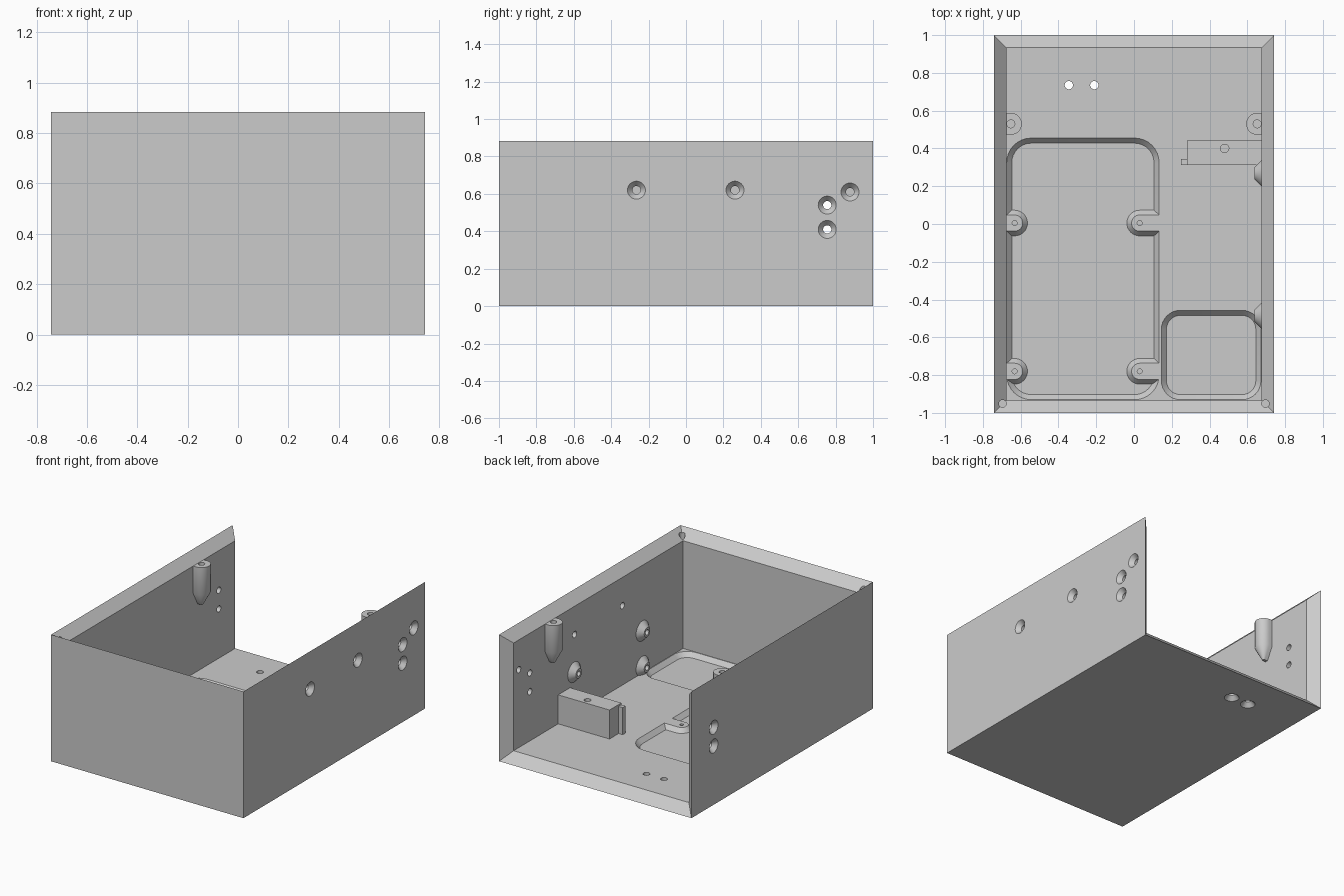
import bpy, bmesh, math
from mathutils import Vector

if "Cube" in bpy.data.objects:
    bpy.data.objects.remove(bpy.data.objects["Cube"], do_unlink=True)

grey = bpy.data.materials.new("light grey plastic")
grey.use_nodes = True
COLOR = (0.6, 0.6, 0.6, 1)
grey.diffuse_color = COLOR
grey.node_tree.nodes["Principled BSDF"].inputs["Base Color"].default_value = COLOR

# Overall half width, half length, height and wall thickness
W, L, H, T = 0.742, 1.0, 0.883, 0.066
FLOOR, POCKET = T, 0.036
SEG = 32


def finish(name, bm):
    bmesh.ops.recalc_face_normals(bm, faces=bm.faces)
    mesh = bpy.data.meshes.new(name)
    bm.to_mesh(mesh)
    bm.free()
    mesh.materials.append(grey)
    obj = bpy.data.objects.new(name, mesh)
    bpy.context.collection.objects.link(obj)
    return obj


def loft(name, rings):
    """Solid skinned through a stack of rings with equal point counts."""
    bm = bmesh.new()
    loops = [[bm.verts.new(p) for p in ring] for ring in rings]
    n = len(loops[0])
    for a, b in zip(loops, loops[1:]):
        for i in range(n):
            j = (i + 1) % n
            bm.faces.new((a[i], a[j], b[j], b[i]))
    bm.faces.new(loops[0])
    bm.faces.new(loops[-1])
    return finish(name, bm)


def turned(name, start, axis, profile):
    """Round solid along an axis from (distance, radius) pairs."""
    axis = Vector(axis)
    u = axis.orthogonal().normalized()
    v = axis.cross(u)
    angles = [2 * math.pi * i / SEG for i in range(SEG)]
    return loft(name, [[Vector(start) + axis * d + r * (u * math.cos(a) + v * math.sin(a))
                        for a in angles] for d, r in profile])


def box(name, low, high):
    (x0, y0, z0), (x1, y1, z1) = low, high
    base = [(x0, y0), (x1, y0), (x1, y1), (x0, y1)]
    return loft(name, [[(x, y, z) for x, y in base] for z in (z0, z1)])


def d_ring(x, y, z, r, side, reach):
    """Half-round outline whose flat end extends towards a side."""
    pts = []
    for i in range(17):
        t = math.pi * (i / 16 - 0.5)
        pts.append((x - side * r * math.cos(t), y + r * math.sin(t), z))
    return pts + [(x + side * reach, y + r, z), (x + side * reach, y - r, z)]


def round_rect(x0, x1, y0, y1, r, z):
    corners = [(x1 - r, y1 - r), (x0 + r, y1 - r), (x0 + r, y0 + r), (x1 - r, y0 + r)]
    pts = []
    for k, (cx, cy) in enumerate(corners):
        for i in range(9):
            a = math.pi / 2 * (k + i / 8)
            pts.append((cx + r * math.cos(a), cy + r * math.sin(a), z))
    return pts


def cut(target, cutters):
    """Subtract the cutters, bake the result and discard them."""
    for c in cutters:
        mod = target.modifiers.new("cut", 'BOOLEAN')
        mod.operation, mod.solver, mod.object = 'DIFFERENCE', 'EXACT', c
    bpy.context.view_layer.update()
    graph = bpy.context.evaluated_depsgraph_get()
    baked = bpy.data.meshes.new_from_object(target.evaluated_get(graph))
    target.modifiers.clear()
    target.data = baked
    for c in cutters:
        bpy.data.objects.remove(c, do_unlink=True)


# Shell with mitred rims: open at the top and the back
bm = bmesh.new()
v = {}
for sx in (-1, 1):
    for sy in (-1, 1):
        for sz in (0, 1):
            v["out", sx, sy, sz] = bm.verts.new((sx * W, sy * L, sz * H))
            v["in", sx, sy, sz] = bm.verts.new(
                (sx * (W - T), sy * (L - T), H - T if sz else T))
panels = [
    [(-1, -1, 0), (1, -1, 0), (1, 1, 0), (-1, 1, 0)],
    [(-1, -1, 0), (1, -1, 0), (1, -1, 1), (-1, -1, 1)],
    [(-1, -1, 0), (-1, 1, 0), (-1, 1, 1), (-1, -1, 1)],
    [(1, -1, 0), (1, 1, 0), (1, 1, 1), (1, -1, 1)],
]
for panel in panels:
    for layer in ("out", "in"):
        bm.faces.new([v[(layer, *c)] for c in panel])
rim = [(-1, 1, 0), (-1, 1, 1), (-1, -1, 1), (1, -1, 1), (1, 1, 1), (1, 1, 0)]
for a, b in zip(rim, rim[1:] + rim[:1]):
    bm.faces.new([v[("out", *a)], v[("out", *b)], v[("in", *b)], v[("in", *a)]])
shell = finish("enclosure_shell", bm)


# Floor pockets with sloped sides
def pocket(name, x0, x1, y0, y1, r):
    s = 0.027
    return loft(name, [round_rect(x0 + s, x1 - s, y0 + s, y1 - s, r - s, POCKET),
                       round_rect(x0, x1, y0, y1, r, FLOOR),
                       round_rect(x0, x1, y0, y1, r, FLOOR + 0.02)])


large = pocket("large_pocket", -0.674, 0.133, -0.93, 0.455, 0.13)
small = pocket("small_pocket", 0.145, 0.672, -0.93, -0.457, 0.1)

# Screw pads left standing inside the large pocket
pads, holes = [], []
for x, side, reach in ((0.03, 1, 0.15), (-0.632, -1, 0.1)):
    for y in (0.005, -0.78):
        pads.append(loft("pad", [d_ring(x, y, POCKET - 0.02, 0.068, side, reach),
                                 d_ring(x, y, POCKET, 0.068, side, reach),
                                 d_ring(x, y, FLOOR, 0.043, side, reach),
                                 d_ring(x, y, FLOOR + 0.05, 0.043, side, reach)]))
        holes.append(turned("pad_hole", (x, y, 0.03), (0, 0, 1), [(0, 0.013), (0.1, 0.013)]))
cut(large, pads)

# Countersunk holes in walls and floor, and blind holes in the front corners
SINK = [(-0.02, 0.048), (0, 0.048), (0.03, 0.022), (0.1, 0.022)]
for y, z in ((-0.265, 0.62), (0.262, 0.62), (0.755, 0.54), (0.755, 0.41), (0.877, 0.61)):
    holes.append(turned("hole", (W, y, z), (-1, 0, 0), SINK))
    if y == 0.755:
        holes.append(turned("hole", (-W, y, z), (1, 0, 0), SINK))
for x in (-0.345, -0.21):
    holes.append(turned("hole", (x, 0.735, 0), (0, 0, 1), SINK))
for x in (-0.696, 0.696):
    holes.append(turned("hole", (x, -0.951, 0.7), (0, 0, 1), [(0, 0.02), (0.3, 0.02)]))
cut(shell, [large, small] + holes)
parts = [shell]

# Screw posts hanging on the side walls
for name, side in (("left_post", 1), ("right_post", -1)):
    x, y = side * 0.652, 0.53
    post = loft(name, [d_ring(x, y, z, r, side, 0.05)
                       for z, r in ((0.535, 0.01), (0.625, 0.058), (H - T, 0.058))])
    cut(post, [turned("hole", (x, y, 0.68), (0, 0, 1), [(0, 0.021), (0.2, 0.021)])])
    parts.append(post)

# Tapered standoffs on the inside of the left wall
for y in (0.268, -0.485):
    for z in (0.36, 0.113):
        boss = turned("wall_standoff", (W - T + 0.01, y, z), (-1, 0, 0),
                      [(0, 0.07), (0.01, 0.07), (0.047, 0.033)])
        cut(boss, [turned("hole", (W - T - 0.06, y, z), (1, 0, 0), [(0, 0.018), (0.055, 0.018)])])
        parts.append(boss)

# Support block with a screw hole and an end stop
block = box("support_block", (0.28, 0.312, FLOOR - 0.01), (0.69, 0.443, 0.268))
cut(block, [turned("hole", (0.48, 0.4, 0.15), (0, 0, 1), [(0, 0.022), (0.2, 0.022)])])
stop = box("block_end_stop", (0.248, 0.312, FLOOR - 0.01), (0.282, 0.343, 0.255))
parts += [block, stop]

# Smooth the round surfaces and keep the edges sharp
bpy.ops.object.select_all(action='DESELECT')
for p in parts:
    p.select_set(True)
bpy.context.view_layer.objects.active = shell
bpy.ops.object.shade_smooth_by_angle(angle=math.radians(30))
